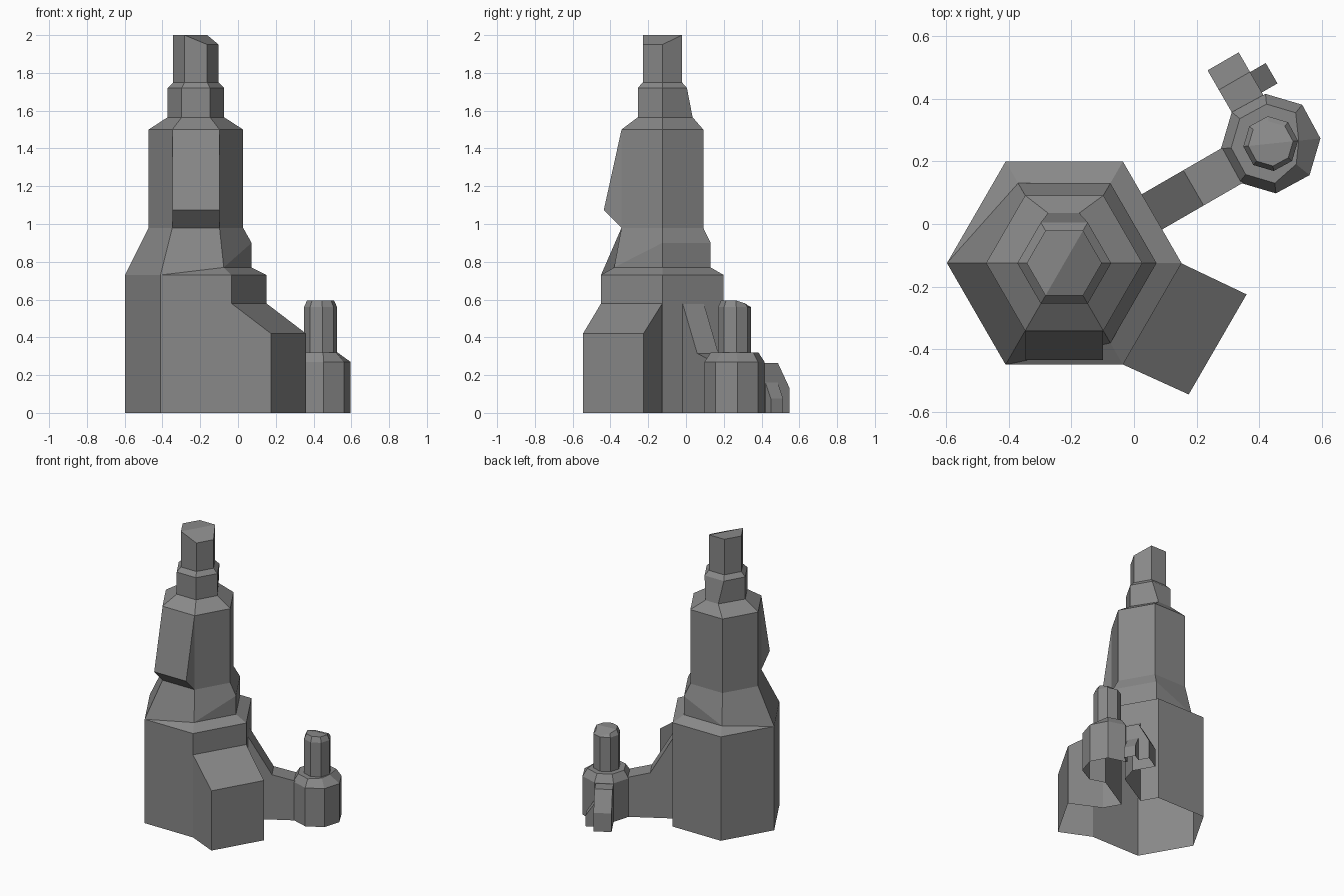
import bpy
import bmesh
from math import cos, sin, radians

if "Cube" in bpy.data.objects:
    bpy.data.objects.remove(bpy.data.objects["Cube"])


def loft(name, rings, caps=None):
    # Skin a stack of matching rings, merging repeated corners; caps split the top face
    n = len(rings[0])
    points = [p for r in rings for p in r]
    top = (len(rings) - 1) * n
    faces = [list(range(n))[::-1]]
    for k in range(len(rings) - 1):
        for i in range(n):
            j = (i + 1) % n
            faces.append([k * n + i, k * n + j, (k + 1) * n + j, (k + 1) * n + i])
    faces += [[top + i for i in c] for c in (caps or [range(n)])]
    index, verts, clean = {}, [], []
    for f in faces:
        ids = []
        for i in f:
            key = tuple(round(c, 4) for c in points[i])
            if key not in index:
                index[key] = len(verts)
                verts.append(key)
            if index[key] not in ids:
                ids.append(index[key])
        if len(ids) > 2:
            clean.append(ids)
    me = bpy.data.meshes.new(name)
    me.from_pydata(verts, [], clean)
    bm = bmesh.new()
    bm.from_mesh(me)
    bmesh.ops.recalc_face_normals(bm, faces=bm.faces)
    bm.to_mesh(me)
    bm.free()
    ob = bpy.data.objects.new(name, me)
    bpy.context.collection.objects.link(ob)
    return ob


def ring(cx, cy, r, z, n, start=0):
    return [(cx + r * cos(radians(start + i * 360 / n)),
             cy + r * sin(radians(start + i * 360 / n)), z) for i in range(n)]


def profile_block(name, origin, angle, profile, width):
    # Side profile of (distance, height) along a heading, given a width
    dx, dy = cos(radians(angle)), sin(radians(angle))
    return loft(name, [[(origin[0] + d * dx - s * dy, origin[1] + d * dy + s * dx, z)
                        for d, z in profile] for s in (width / 2, -width / 2)])


# Main tower: hexagonal stack, some corners skip the middle ledges
CX, CY = -0.223, -0.125
def hexa(r, z):
    return ring(CX, CY, r, z, 6)

base_top = hexa(0.375, 0.73)
ledge_low = hexa(0.295, 0.77)
ledge_high = hexa(0.295, 0.90)
for i in (3, 4):
    ledge_low[i] = base_top[i]
for i in (2, 3, 4, 5):
    ledge_high[i] = ledge_low[i]
neck = hexa(0.15, 1.565)
neck[1], neck[2] = (-0.175, 0.035, 1.565), (-0.275, 0.035, 1.565)
crown = hexa(0.12, 2.0)
for i in (0, 5):
    crown[i] = crown[i][:2] + (1.95,)
tower = loft("stepped_tower",
             [hexa(0.375, 0), base_top, ledge_low, ledge_high, hexa(0.25, 0.98),
              hexa(0.25, 1.5), neck, hexa(0.15, 1.72), hexa(0.12, 1.75), crown],
             [(1, 2, 3, 4), (0, 1, 4, 5)])

# Overhanging wedge on the front
wedge = profile_block("front_wedge", (CX, -0.33), -90,
                      [(0, 0.98), (0.0115, 0.98), (0.105, 1.075), (0.0115, 1.499), (0, 1.499)], 0.248)

# Sloping side buttress, its inner edge sunk into the wall
foot = [(-0.056, -0.44), (0.175, -0.545), (0.36, -0.225), (0.129, -0.115)]
buttress = loft("side_buttress", [[(x, y, 0) for x, y in foot],
                                  [(x, y, z) for (x, y), z in zip(foot, (0.596, 0.42, 0.42, 0.596))]])

# Linking wall between the towers
link = profile_block("linking_wall", (0.056, 0.038), 30,
                     [(-0.02, 0), (-0.02, 0.614), (0.155, 0.315), (0.31, 0.275), (0.31, 0)], 0.13)

# Small octagonal tower, shaft flush on the right and cap sloping to the back
TX, TY = 0.437, 0.257
def octa(r, z):
    return ring(TX, TY, r, z, 8, 6)

ledge = octa(0.127, 0.32)
ledge[0], ledge[7] = octa(0.09, 0.32)[0], octa(0.105, 0.32)[7]
cap = octa(0.072, 0.595)
for i, z in ((1, 0.58), (2, 0.568), (3, 0.58)):
    cap[i] = cap[i][:2] + (z,)
small = loft("small_tower",
             [octa(0.16, 0), octa(0.16, 0.27), ledge, octa(0.088, 0.32), octa(0.088, 0.56), cap],
             [(0, 1, 2, 3, 4), (0, 4, 5, 6, 7)])

# Rear leg and its little side step
leg = profile_block("rear_leg", (0.36, 0.39), 120,
                    [(-0.03, 0), (-0.03, 0.265), (0.078, 0.265), (0.15, 0.13), (0.15, 0)], 0.115)
step = profile_block("rear_step", (0.388, 0.452), 30,
                     [(-0.01, 0), (-0.01, 0.18), (0.06, 0.075), (0.06, 0)], 0.075)

# Fuse the parts into one shell
parts = [wedge, buttress, link, small, leg, step]
for p in parts:
    mod = tower.modifiers.new(p.name, 'BOOLEAN')
    mod.operation = 'UNION'
    mod.solver = 'EXACT'
    mod.object = p
deps = bpy.context.evaluated_depsgraph_get()
fused = bpy.data.meshes.new_from_object(tower.evaluated_get(deps))
tower.modifiers.clear()
tower.data = fused
for p in parts:
    bpy.data.objects.remove(p)

# The shell is open underneath
bm = bmesh.new()
bm.from_mesh(fused)
under = [f for f in bm.faces if all(v.co.z < 0.001 for v in f.verts)]
bmesh.ops.delete(bm, geom=under, context='FACES')
bm.to_mesh(fused)
bm.free()

# Dark stone
stone = bpy.data.materials.new("stone")
stone.diffuse_color = (0.25, 0.25, 0.25, 1)
stone.use_nodes = True
stone.node_tree.nodes["Principled BSDF"].inputs["Base Color"].default_value = stone.diffuse_color
fused.materials.clear()
fused.materials.append(stone)
